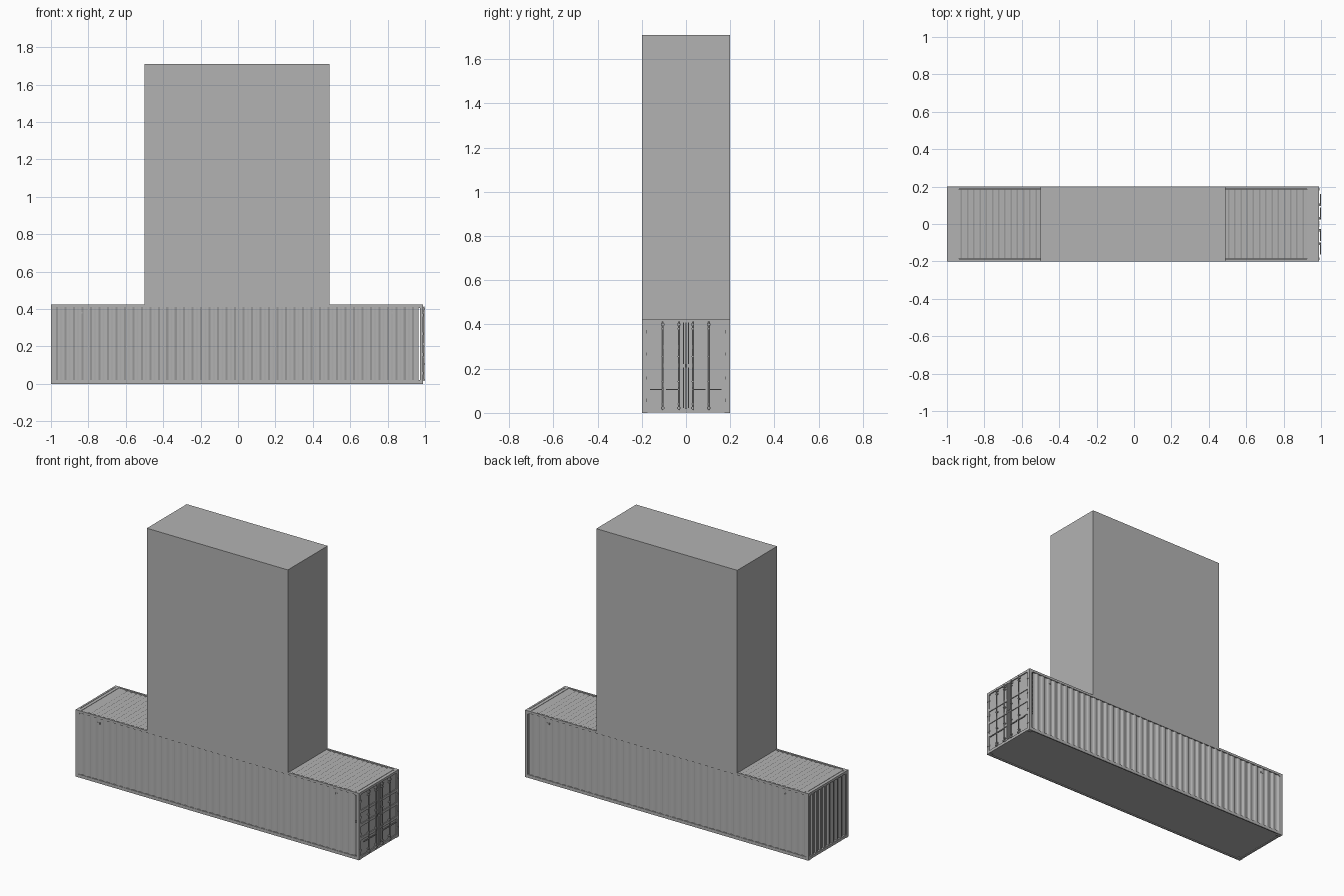
import bpy, bmesh

cube = bpy.data.objects.get("Cube")
if cube:
    bpy.data.objects.remove(cube)


def material(name, rgb):
    m = bpy.data.materials.new(name)
    m.use_nodes = True
    m.diffuse_color = (*rgb, 1)
    m.node_tree.nodes["Principled BSDF"].inputs["Base Color"].default_value = (*rgb, 1)
    return m


GREY = material("plain grey", (0.45, 0.45, 0.45))


def finish(name, bm):
    bmesh.ops.recalc_face_normals(bm, faces=bm.faces)
    mesh = bpy.data.meshes.new(name)
    bm.to_mesh(mesh)
    bm.free()
    mesh.materials.append(GREY)
    obj = bpy.data.objects.new(name, mesh)
    bpy.context.collection.objects.link(obj)
    return obj


def boxes(name, spans):
    """One object from boxes given as (x0, x1, y0, y1, z0, z1)."""
    bm = bmesh.new()
    for x0, x1, y0, y1, z0, z1 in spans:
        for v in bmesh.ops.create_cube(bm, size=1)["verts"]:
            v.co = (x1 if v.co.x > 0 else x0, y1 if v.co.y > 0 else y0,
                    z1 if v.co.z > 0 else z0)
    return finish(name, bm)


def corrugated(name, start, end, ribs, depth, low, high, place):
    """Trapezoid-ribbed sheet; place(u, d, v) maps length, depth and width."""
    bm = bmesh.new()
    pitch = (end - start) / ribs
    profile = [(start + pitch * (i + f), d * depth) for i in range(ribs)
               for f, d in ((0, 0), (.26, 0), (.5, 1), (.76, 1))]
    profile.append((end, 0))
    rows = [[bm.verts.new(place(u, d, v)) for u, d in profile] for v in (low, high)]
    for i in range(len(profile) - 1):
        bm.faces.new((rows[0][i], rows[0][i + 1], rows[1][i + 1], rows[1][i]))
    return finish(name, bm)


L, R, W, H = -1.0, 0.99, 0.2, 0.425    # container ends, half width, height

# Tall plain block on the roof
boxes("tower_block", [(-0.5, 0.49, -W, W, H - 0.01, 1.71)])

# Ribbed side walls, closed end and roof
for side, name in ((-1, "front_wall"), (1, "back_wall")):
    corrugated(name, L + 0.015, R - 0.025, 43, 0.006, 0.012, 0.413,
               lambda u, d, v: (u, side * (W - 0.002 - d), v))
corrugated("closed_end_wall", -0.185, 0.185, 9, 0.008, 0.012, 0.413,
           lambda u, d, v: (L + 0.004 + d, u, v))
corrugated("roof_ribs", -0.935, 0.925, 56, 0.004, -0.185, 0.185,
           lambda u, d, v: (u, v, H - 0.002 - d))
boxes("roof_end_plates", [(L + 0.01, -0.935, -0.19, 0.19, 0.415, H - 0.002),
                          (0.925, R - 0.01, -0.19, 0.19, 0.415, H - 0.002)])
boxes("roof_end_ribs", [(x, x + 0.012, -0.185, 0.185, 0.42, H) for x in (-0.978, 0.955)])
boxes("floor", [(L + 0.005, R - 0.005, -W + 0.005, W - 0.005, 0.006, 0.012)])

# Rails, posts and corner castings
boxes("long_rails", [(L, R, min(s * W, s * (W - t)), max(s * W, s * (W - t)), z0, z1)
                     for s in (-1, 1) for z0, z1, t in ((0, 0.02, 0.008), (0.41, H, 0.012))])
boxes("end_rails", [(x, x + 0.012, -W, W, z0, z1) for x in (L, R - 0.012)
                    for z0, z1 in ((0.002, 0.02), (0.41, H))])
boxes("corner_posts", [(x, x + 0.018, min(s * W, s * (W - 0.018)), max(s * W, s * (W - 0.018)),
                        0, H) for x in (L, R - 0.018) for s in (-1, 1)])
boxes("corner_castings", [(x, x + 0.028, min(s * W, s * (W - 0.026)),
                           max(s * W, s * (W - 0.026)), z, z + 0.02)
                          for x in (L, R - 0.028) for s in (-1, 1) for z in (0, H - 0.02)])

# Pair of doors with pressed horizontal panels
boxes("doors", [(R - 0.016, R - 0.006, y0, y1, 0.018, 0.412)
                for y0, y1 in ((-0.184, -0.003), (0.003, 0.184))])
boxes("door_ribs", [(R - 0.007, R - 0.001, y0, y1, z - 0.009, z + 0.009)
                    for z in (0.127, 0.214, 0.299) for y0, y1 in ((-0.18, -0.015), (0.015, 0.18))])
boxes("door_seal", [(R - 0.008, R + 0.001, y, y + 0.005, z0, z1)
                    for y in (-0.013, -0.002, 0.008) for z0, z1 in ((0.022, 0.205), (0.222, 0.408))])

# Locking rods with keepers, brackets and handles
RODS = (-0.105, -0.033, 0.03, 0.103)
bm = bmesh.new()
for y in RODS:
    made = bmesh.ops.create_cone(bm, cap_ends=True, segments=8, radius1=0.003,
                                 radius2=0.003, depth=0.4)
    bmesh.ops.translate(bm, verts=made["verts"], vec=(R + 0.004, y, 0.214))
finish("locking_rods", bm)
boxes("rod_keepers", [(R - 0.006, R + 0.01, y - 0.007, y + 0.007, z - 0.005, z + 0.005)
                      for y in RODS for z in (0.022, 0.4)])
boxes("rod_brackets", [(R - 0.007, R + 0.008, y - 0.005, y + 0.005, z - 0.003, z + 0.003)
                       for y in RODS for z in (0.04, 0.142, 0.255, 0.38)])
boxes("door_handles", [(R + 0.004, R + 0.009, y - 0.002 if y > 0 else y - 0.058,
                        y + 0.058 if y > 0 else y + 0.002, 0.103, 0.109) for y in RODS])
boxes("door_hinges", [(R - 0.012, R + 0.002, min(s * 0.178, s * 0.192), max(s * 0.178, s * 0.192),
                       z, z + 0.014) for s in (-1, 1) for z in (0.05, 0.15, 0.26, 0.36)])

# Small vents high on both long sides
boxes("side_vents", [(x - 0.009, x + 0.009, min(s * 0.19, s * W), max(s * 0.19, s * W), 0.375, 0.385)
                     for s in (-1, 1) for x in (-0.84, 0.83)])
